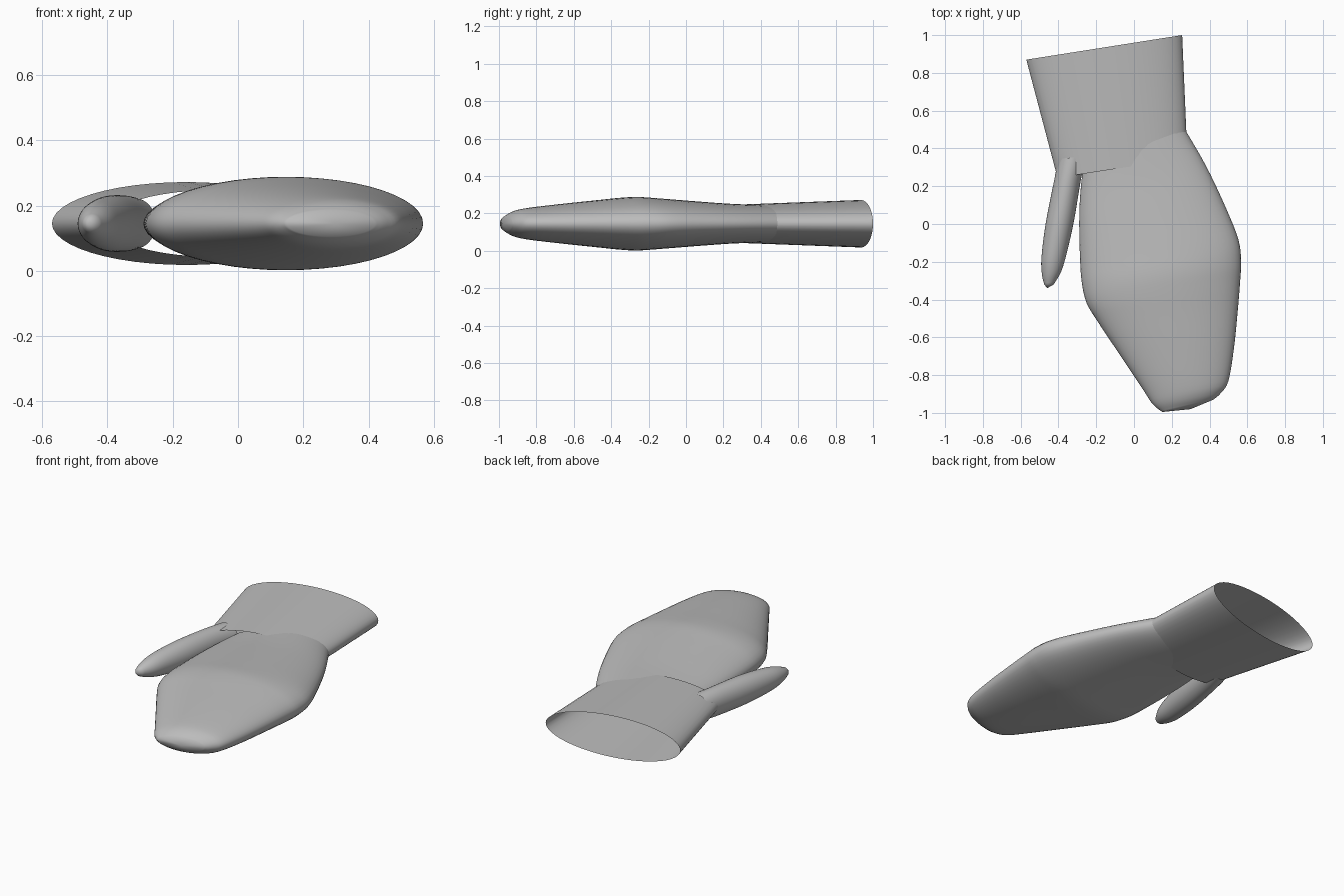
import bpy, bmesh, math
from mathutils import Vector

cube = bpy.data.objects.get("Cube")
if cube:
    bpy.data.objects.remove(cube, do_unlink=True)

MID_Z = 0.145
SIDES = 48

grey = bpy.data.materials.new("plain grey")
grey.use_nodes = True
colour = (0.5, 0.5, 0.5, 1)
grey.diffuse_color = colour
grey.node_tree.nodes["Principled BSDF"].inputs["Base Color"].default_value = colour


def smooth_path(rows, steps):
    """Catmull-Rom interpolation through rows of (lx, ly, rx, ry, half height)."""
    rows = [Vector(r) for r in rows]
    out = []
    for i in range(len(rows) - 1):
        p0, p1 = rows[max(i - 1, 0)], rows[i]
        p2, p3 = rows[i + 1], rows[min(i + 2, len(rows) - 1)]
        for s in range(steps):
            t = s / steps
            out.append(0.5 * (2 * p1 + (p2 - p0) * t
                              + (2 * p0 - 5 * p1 + 4 * p2 - p3) * t * t
                              + (3 * p1 - 3 * p2 + p3 - p0) * t ** 3))
    return out + [rows[-1]]


def sleeve(name, rows, tip=None, steps=4):
    """Loft elliptical rings spanning left and right outline points."""
    bm = bmesh.new()
    rings = []
    for lx, ly, rx, ry, h in smooth_path(rows, steps):
        a, b = Vector((lx, ly, MID_Z)), Vector((rx, ry, MID_Z))
        ring = []
        for k in range(SIDES):
            ang = math.tau * k / SIDES
            p = (a + b) / 2 + (b - a) / 2 * math.cos(ang)
            p.z += h * math.sin(ang)
            ring.append(bm.verts.new(p))
        rings.append(ring)
    for r0, r1 in zip(rings, rings[1:]):
        for k in range(SIDES):
            n = (k + 1) % SIDES
            bm.faces.new((r0[k], r0[n], r1[n], r1[k]))
    if tip:
        pole = bm.verts.new((tip[0], tip[1], MID_Z))
        for k in range(SIDES):
            bm.faces.new((rings[-1][k], rings[-1][(k + 1) % SIDES], pole))
    # Orient the open shells outwards, away from their own centre line
    bm.normal_update()
    if sum(f.normal.z * (f.calc_center_median().z - MID_Z) for f in bm.faces) < 0:
        bmesh.ops.reverse_faces(bm, faces=bm.faces[:])
    mesh = bpy.data.meshes.new(name)
    bm.to_mesh(mesh)
    bm.free()
    mesh.materials.append(grey)
    obj = bpy.data.objects.new(name, mesh)
    bpy.context.collection.objects.link(obj)
    for o in bpy.context.selected_objects:
        o.select_set(False)
    obj.select_set(True)
    bpy.context.view_layer.objects.active = obj
    bpy.ops.object.shade_smooth_by_angle(angle=math.radians(50))
    return obj


# Open, flaring cuff
sleeve("cuff", [(-0.57, 0.87, 0.255, 1.0, 0.127),
                (-0.405, 0.245, 0.283, 0.35, 0.103)], steps=1)

# Palm and fingers, from wrist to fingertips
sleeve("hand", [(-0.27, 0.30, 0.27, 0.50, 0.10),
                (-0.285, 0.15, 0.38, 0.31, 0.107),
                (-0.29, 0.0, 0.48, 0.10, 0.12),
                (-0.285, -0.2, 0.552, -0.08, 0.135),
                (-0.275, -0.32, 0.567, -0.2, 0.143),
                (-0.25, -0.42, 0.562, -0.3, 0.138),
                (-0.19, -0.52, 0.55, -0.45, 0.125),
                (-0.07, -0.7, 0.53, -0.65, 0.105),
                (0.05, -0.88, 0.5, -0.83, 0.083),
                (0.1, -0.955, 0.46, -0.895, 0.065),
                (0.15, -0.995, 0.42, -0.93, 0.04)], tip=(0.30, -0.98))

# Thumb, from cuff to tip
sleeve("thumb", [(-0.40, 0.345, -0.25, 0.36, 0.08),
                 (-0.425, 0.22, -0.28, 0.24, 0.086),
                 (-0.468, 0.0, -0.317, 0.02, 0.085),
                 (-0.49, -0.18, -0.355, -0.15, 0.07),
                 (-0.487, -0.27, -0.385, -0.25, 0.05),
                 (-0.475, -0.32, -0.425, -0.32, 0.025)], tip=(-0.46, -0.34))
